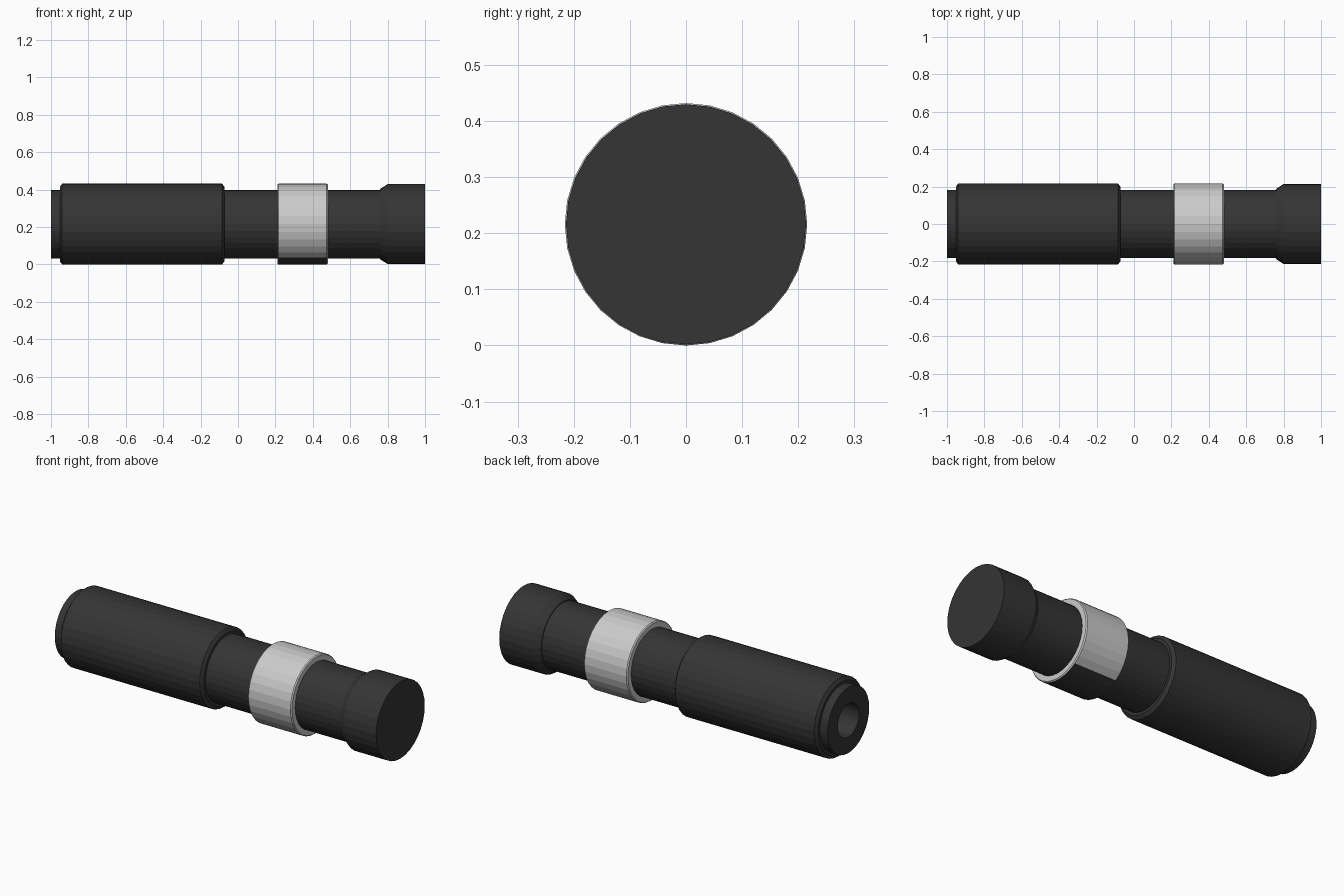
import bpy, bmesh
from math import cos, sin, pi, tau, atan2

if "Cube" in bpy.data.objects:
    bpy.data.objects.remove(bpy.data.objects["Cube"])

SIDES = 32
AXIS_Z = 0.216

dark = bpy.data.materials.new("dark_rubber")
dark.diffuse_color = (0.035, 0.035, 0.035, 1)
dark.use_nodes = True
dark.node_tree.nodes["Principled BSDF"].inputs["Base Color"].default_value = dark.diffuse_color
metal = bpy.data.materials.new("grey_metal")
metal.diffuse_color = (0.6, 0.6, 0.6, 1)
metal.use_nodes = True
metal.node_tree.nodes["Principled BSDF"].inputs["Base Color"].default_value = metal.diffuse_color


def lathe(name, profile, mats, closed=False):
    """Revolve (x, radius) points round the long axis; open ends get flat caps."""
    bm = bmesh.new()
    rings = [[bm.verts.new((x, r * sin(tau * i / SIDES), AXIS_Z + r * cos(tau * i / SIDES)))
              for i in range(SIDES)] for x, r in profile]
    pairs = list(zip(rings, rings[1:]))
    if closed:
        pairs.append((rings[-1], rings[0]))
    for a, b in pairs:
        for i in range(SIDES):
            j = (i + 1) % SIDES
            bm.faces.new((a[i], a[j], b[j], b[i]))
    if not closed:
        bm.faces.new(rings[0])
        bm.faces.new(rings[-1])
    bmesh.ops.recalc_face_normals(bm, faces=bm.faces)
    me = bpy.data.meshes.new(name)
    bm.to_mesh(me)
    bm.free()
    for m in mats:
        me.materials.append(m)
    ob = bpy.data.objects.new(name, me)
    bpy.context.collection.objects.link(ob)
    return ob


# Main barrel: bored end, thick grip, neck, tapered end cap
lathe("barrel", [
    (-0.70, 0.093), (-1.0, 0.093), (-1.0, 0.183), (-0.953, 0.183),
    (-0.953, 0.198), (-0.94, 0.216), (-0.085, 0.216), (-0.072, 0.198),
    (-0.072, 0.183), (0.76, 0.183), (0.76, 0.188), (0.80, 0.214),
    (1.0, 0.214)], [dark])

# Metal band round the neck
band = lathe("band", [
    (0.21, 0.183), (0.21, 0.211), (0.216, 0.216), (0.474, 0.216),
    (0.48, 0.211), (0.48, 0.183)], [metal, dark], closed=True)

# Dark strip along the underside of the band
for f in band.data.polygons:
    angle = atan2(f.center.y, AXIS_Z - f.center.z)
    if abs(f.normal.x) < 0.1 and abs(angle) < pi * 3 / 16:
        f.material_index = 1
